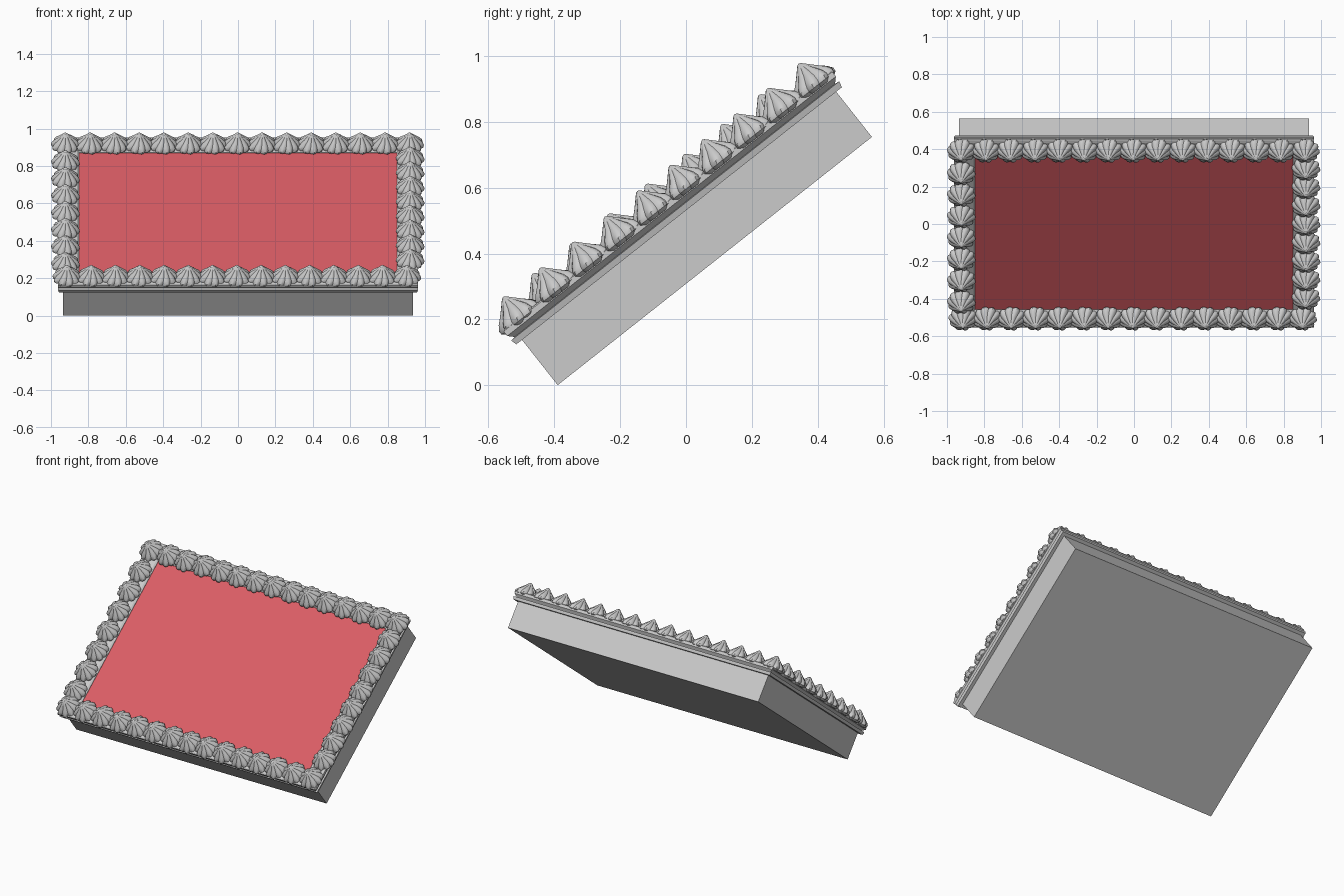
import bpy, bmesh, math
from mathutils import Matrix

if "Cube" in bpy.data.objects:
    bpy.data.objects.remove(bpy.data.objects["Cube"])

# Everything is modelled lying flat, then tilted back as one slab
TILT = Matrix.Translation((0, 0.0875, 0.3775)) @ Matrix.Rotation(math.radians(38.3), 4, 'X')


def finish(bm, name, mat=None):
    bmesh.ops.recalc_face_normals(bm, faces=bm.faces)
    me = bpy.data.meshes.new(name)
    bm.to_mesh(me)
    bm.free()
    ob = bpy.data.objects.new(name, me)
    bpy.context.collection.objects.link(ob)
    ob.matrix_world = TILT
    if mat:
        me.materials.append(mat)
    return ob


def box(name, hx, hy, z0, z1, mat=None):
    bm = bmesh.new()
    bmesh.ops.create_cube(bm, size=1)
    for v in bm.verts:
        v.co = (v.co.x * 2 * hx, v.co.y * 2 * hy, z0 + (v.co.z + 0.5) * (z1 - z0))
    return finish(bm, name, mat)


def rect_ring(name, hx, hy, section):
    """Sweep a closed (outset, height) section round a rectangle."""
    bm = bmesh.new()
    loops = [[bm.verts.new((sx * (hx + o), sy * (hy + o), z))
              for sx, sy in ((-1, -1), (1, -1), (1, 1), (-1, 1))] for o, z in section]
    for i, a in enumerate(loops):
        b = loops[(i + 1) % len(loops)]
        for k in range(4):
            m = (k + 1) % 4
            bm.faces.new((a[k], a[m], b[m], b[k]))
    return finish(bm, name)


def add_dollop(bm, cx, cy, spin):
    """Fluted, pointed dollop with a light twist."""
    lobes, per = 10, 4
    n = lobes * per
    profile = [(0.060, 0.215), (0.076, 0.226), (0.077, 0.238), (0.066, 0.254),
               (0.046, 0.272), (0.024, 0.293), (0.007, 0.310)]
    rings = []
    for r, z in profile:
        twist = spin + (z - 0.215) * 3
        ring = []
        for k in range(n):
            a = 2 * math.pi * k / n
            rr = r * (0.86 + 0.14 * abs(math.sin(a * lobes / 2)))
            ring.append(bm.verts.new((cx + rr * math.cos(a + twist),
                                      cy + rr * math.sin(a + twist), z)))
        rings.append(ring)
    for a, b in zip(rings, rings[1:]):
        for k in range(n):
            m = (k + 1) % n
            bm.faces.new((a[k], a[m], b[m], b[k]))
    bm.faces.new(rings[0])
    tip = bm.verts.new((cx, cy, 0.313))
    for k in range(n):
        bm.faces.new((rings[-1][k], rings[-1][(k + 1) % n], tip))


def dollop_row(name, start, end, count):
    bm = bmesh.new()
    for i in range(count):
        t = i / (count - 1)
        add_dollop(bm, start[0] + (end[0] - start[0]) * t,
                   start[1] + (end[1] - start[1]) * t, 0.15)
    ob = finish(bm, name)
    bpy.ops.object.select_all(action='DESELECT')
    ob.select_set(True)
    bpy.context.view_layer.objects.active = ob
    bpy.ops.object.shade_smooth_by_angle(angle=math.radians(35))


red = bpy.data.materials.new("red_panel")
red.diffuse_color = (0.71, 0.11, 0.13, 1)
red.use_nodes = True
red.node_tree.nodes["Principled BSDF"].inputs["Base Color"].default_value = red.diffuse_color

# Slab body and coloured face
box("base_slab", 0.935, 0.608, 0, 0.178)
box("front_panel", 0.86, 0.53, 0.17, 0.215, red)

# Stepped rim with an undercut between the two lips
rect_ring("rim", 0.935, 0.608, [
    (-0.085, 0.175), (0.022, 0.175), (0.027, 0.194), (0.012, 0.196),
    (0.028, 0.212), (0.028, 0.230), (0.020, 0.234), (-0.075, 0.226), (-0.085, 0.218)])

# Piped border: top and bottom rows, then the two sides between them
dollop_row("top_border", (-0.923, 0.571), (0.917, 0.571), 15)
dollop_row("bottom_border", (-0.915, -0.572), (0.902, -0.572), 15)
dollop_row("left_border", (-0.923, -0.458), (-0.923, 0.418), 7)
dollop_row("right_border", (0.92, -0.43), (0.92, 0.449), 8)
